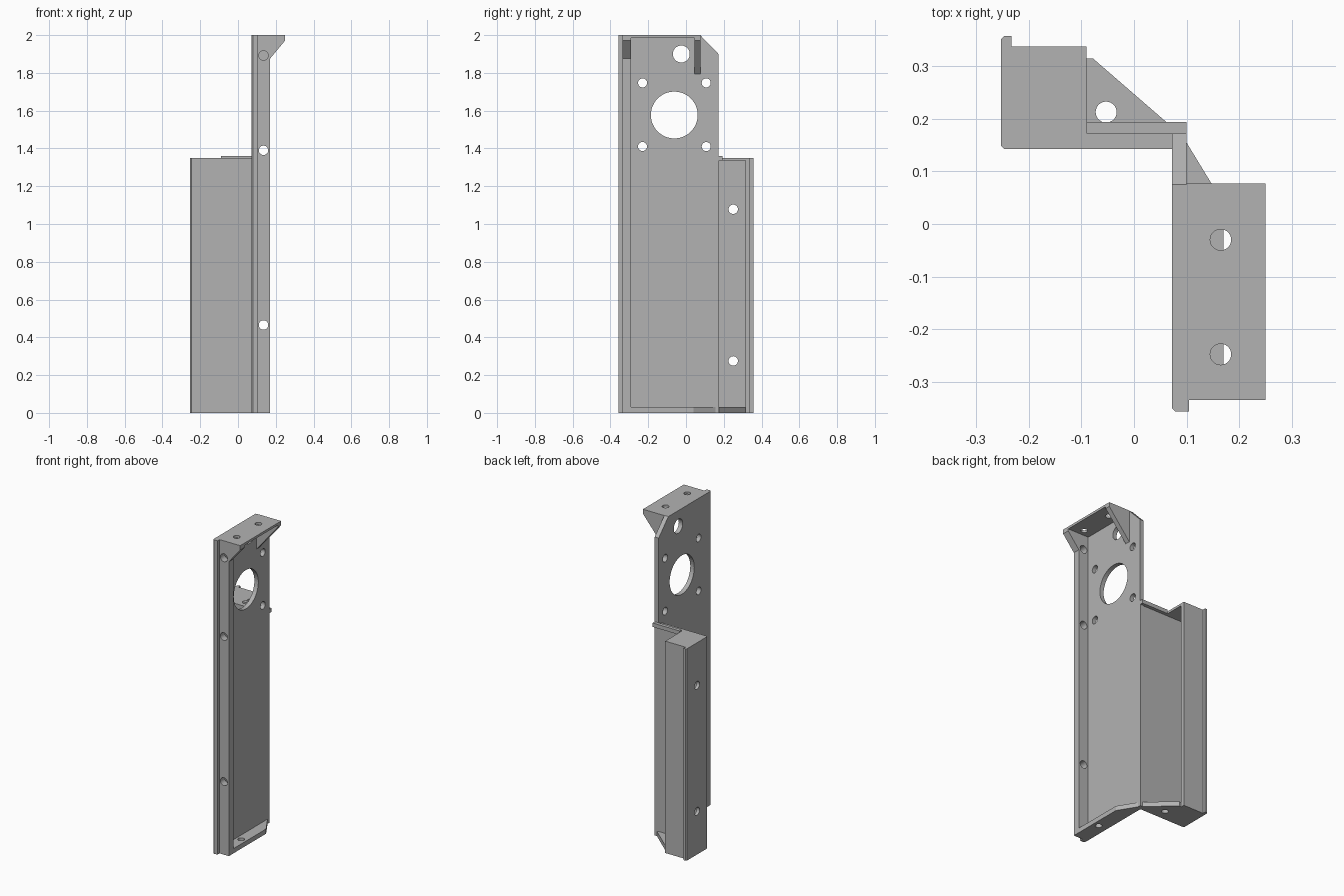
import bpy, bmesh, math
from mathutils import Vector

cube = bpy.data.objects.get("Cube")
if cube:
    bpy.data.objects.remove(cube, do_unlink=True)

grey = bpy.data.materials.new("plain grey")
grey.use_nodes = True
grey.diffuse_color = (0.45, 0.45, 0.45, 1)
grey.node_tree.nodes["Principled BSDF"].inputs["Base Color"].default_value = (0.45, 0.45, 0.45, 1)


def place(axis, u, v, w):
    """Point with profile coordinates u, v and depth w along the axis."""
    return Vector({"x": (w, u, v), "y": (u, w, v), "z": (u, v, w)}[axis])


def extrude(name, axis, outline, lo, hi):
    """Extrude a flat outline along an axis from lo to hi."""
    bm = bmesh.new()
    face = bm.faces.new([bm.verts.new(place(axis, u, v, lo)) for u, v in outline])
    new = bmesh.ops.extrude_face_region(bm, geom=[face])["geom"]
    bmesh.ops.translate(bm, vec=place(axis, 0, 0, hi - lo),
                        verts=[g for g in new if isinstance(g, bmesh.types.BMVert)])
    bmesh.ops.recalc_face_normals(bm, faces=bm.faces)
    mesh = bpy.data.meshes.new(name)
    bm.to_mesh(mesh)
    bm.free()
    mesh.materials.append(grey)
    obj = bpy.data.objects.new(name, mesh)
    bpy.context.collection.objects.link(obj)
    return obj


def plate(name, axis, outline, lo, hi, holes=()):
    """Plate with round holes given as (u, v, radius)."""
    obj = extrude(name, axis, outline, lo, hi)
    for u, v, r in holes:
        n = 48 if r > 0.1 else 28
        ring = [(u + r * math.cos(math.tau * i / n), v + r * math.sin(math.tau * i / n))
                for i in range(n)]
        cutter = extrude("hole_cutter", axis, ring, lo - 0.01, hi + 0.01)
        cutter.hide_render = True
        mod = obj.modifiers.new("hole", "BOOLEAN")
        mod.operation = "DIFFERENCE"
        mod.solver = "EXACT"
        mod.object = cutter
        bpy.context.view_layer.objects.active = obj
        bpy.ops.object.modifier_apply(modifier=mod.name)
        bpy.data.objects.remove(cutter, do_unlink=True)
    return obj


def rect(u0, u1, v0, v1):
    return [(u0, v0), (u1, v0), (u1, v1), (u0, v1)]


# Tall main plate with motor opening, screw holes and clipped corner
screws = [(y, z, 0.024) for y in (-0.23, 0.107) for z in (1.41, 1.747)]
plate("main_plate", "x", [(-0.335, 0), (0.172, 0), (0.172, 1.9), (0.075, 2), (-0.335, 2)],
      0.072, 0.1, screws + [(-0.062, 1.577, 0.124), (-0.025, 1.9, 0.045)])

# Front flange that flares out at the top, and its locating lip
plate("front_flange", "y", [(0.1, 0), (0.17, 0), (0.17, 1.876), (0.25, 1.972), (0.25, 2), (0.1, 2)],
      -0.335, -0.29, [(0.135, z, 0.025) for z in (0.465, 1.39, 1.892)])
plate("front_lip", "z", [(0.072, -0.335), (0.072, -0.35), (0.079, -0.357),
                         (0.105, -0.357), (0.105, -0.335)], 0, 2)

# Top shelf with its gusset, and the bottom shelf
plate("top_shelf", "z", rect(0.1, 0.25, -0.29, 0.077), 1.985, 2,
      [(0.165, y, 0.02) for y in (-0.03, -0.248)])
plate("top_gusset", "y", [(0.1, 1.793), (0.25, 1.972), (0.25, 1.985), (0.1, 1.985)], 0.045, 0.077)
plate("front_bottom_shelf", "z", [(0.1, -0.29), (0.17, -0.29), (0.17, 0.04), (0.1, 0.155)],
      0, 0.03, [(0.133, -0.158, 0.02)])

# Rear wall with a stiffening strip along its top
plate("rear_wall", "z", [(-0.253, 0.149), (-0.247, 0.143), (0.072, 0.143),
                         (0.072, 0.172), (-0.253, 0.172)], 0, 1.35)
plate("wall_end", "z", rect(0.072, 0.1, 0.172, 0.176), 0, 1.35)
plate("top_strip", "z", rect(-0.09, 0.1, 0.172, 0.194), 1.335, 1.36)

# Rear channel: side wall, lip, return flange, cap and bottom shelf
plate("channel_side", "x", rect(0.172, 0.338, 0, 1.35), -0.253, -0.233,
      [(0.25, z, 0.025) for z in (0.275, 1.078)])
plate("channel_lip", "z", [(-0.253, 0.338), (-0.233, 0.338), (-0.233, 0.358),
                           (-0.247, 0.358), (-0.253, 0.352)], 0, 1.35)
plate("channel_flange", "z", rect(-0.233, -0.09, 0.315, 0.338), 0, 1.35)
plate("channel_cap", "z", rect(-0.233, -0.09, 0.172, 0.315), 1.335, 1.35)
plate("rear_bottom_shelf", "z", [(-0.233, 0.172), (0.087, 0.172), (-0.078, 0.315), (-0.233, 0.315)],
      0, 0.03, [(-0.053, 0.213, 0.02)])
